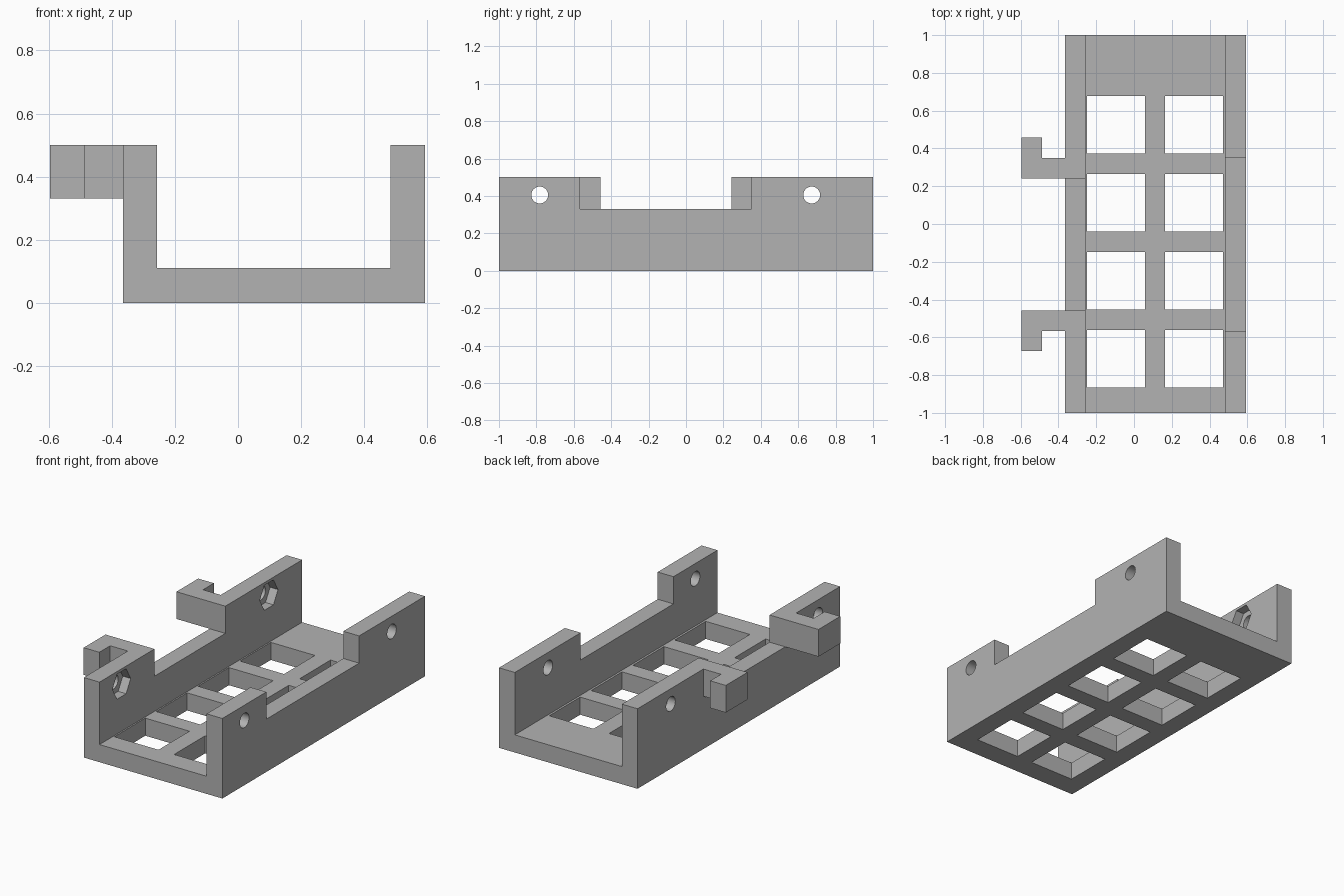
import bpy, bmesh, math
from mathutils import Matrix, Vector

if "Cube" in bpy.data.objects:
    bpy.data.objects.remove(bpy.data.objects["Cube"], do_unlink=True)

grey = bpy.data.materials.new("plain grey")
grey.use_nodes = True
grey.diffuse_color = (0.45, 0.45, 0.45, 1)
grey.node_tree.nodes["Principled BSDF"].inputs["Base Color"].default_value = (0.45, 0.45, 0.45, 1)

WALL_TOP, NOTCH_Z, FLOOR_Z = 0.5, 0.33, 0.11
OUT_R, IN_R, IN_L, OUT_L = -0.365, -0.257, 0.483, 0.592


def finish(bm, name):
    bmesh.ops.recalc_face_normals(bm, faces=bm.faces)
    mesh = bpy.data.meshes.new(name)
    bm.to_mesh(mesh)
    bm.free()
    mesh.materials.append(grey)
    obj = bpy.data.objects.new(name, mesh)
    bpy.context.collection.objects.link(obj)
    return obj


def add_prism(bm, points, offset):
    face = bm.faces.new([bm.verts.new(p) for p in points])
    ext = bmesh.ops.extrude_face_region(bm, geom=[face])["geom"]
    verts = [v for v in ext if isinstance(v, bmesh.types.BMVert)]
    bmesh.ops.translate(bm, vec=Vector(offset), verts=verts)


def add_box(bm, x0, x1, y0, y1, z0, z1):
    add_prism(bm, [(x0, y0, z0), (x1, y0, z0), (x1, y1, z0), (x0, y1, z0)], (0, 0, z1 - z0))


def add_rod(bm, x0, x1, y, z, radius, sides):
    # Rod along x, with a corner pointing along y
    ring = [(x0, y + radius * math.cos(2 * math.pi * i / sides),
             z + radius * math.sin(2 * math.pi * i / sides)) for i in range(sides)]
    add_prism(bm, ring, (x1 - x0, 0, 0))


def combine(obj, tool, operation):
    tool.hide_render = True
    mod = obj.modifiers.new(operation.lower(), "BOOLEAN")
    mod.object, mod.operation, mod.solver = tool, operation, "EXACT"
    bpy.context.view_layer.objects.active = obj
    bpy.ops.object.modifier_apply(modifier=mod.name)
    bpy.data.objects.remove(tool, do_unlink=True)


# U-shaped tray: floor and two side walls
bm = bmesh.new()
section = [(OUT_R, 0), (OUT_L, 0), (OUT_L, WALL_TOP), (IN_L, WALL_TOP),
           (IN_L, FLOOR_Z), (IN_R, FLOOR_Z), (IN_R, WALL_TOP), (OUT_R, WALL_TOP)]
add_prism(bm, [(x, -1, z) for x, z in section], (0, 2, 0))
tray = finish(bm, "mounting_tray")

# Two L-shaped hooks on the right wall, tips pointing apart
bm = bmesh.new()
for root, way in ((0.242, 1), (-0.458, -1)):
    outline = [(-0.31, 0), (-0.595, 0), (-0.595, 0.215), (-0.487, 0.215), (-0.487, 0.108), (-0.31, 0.108)]
    add_prism(bm, [(x, root + way * y, NOTCH_Z) for x, y in outline], (0, 0, WALL_TOP - NOTCH_Z))
combine(tray, finish(bm, "hooks"), "UNION")

# Notches in the wall tops
bm = bmesh.new()
add_box(bm, -0.45, -0.2, -0.458, 0.242, NOTCH_Z, 0.7)
add_box(bm, 0.4, 0.7, -0.566, 0.35, NOTCH_Z, 0.7)
combine(tray, finish(bm, "notch_cutter"), "DIFFERENCE")

# Grid of square floor windows
bm = bmesh.new()
for x in (-0.248, 0.165):
    for row in range(4):
        y = -0.866 + row * 0.413
        add_box(bm, x, x + 0.305, y, y + 0.305, -0.1, 0.2)
combine(tray, finish(bm, "window_cutter"), "DIFFERENCE")

# Bolt holes through both walls
bm = bmesh.new()
for y in (-0.782, 0.672):
    add_rod(bm, -0.5, 0.8, y, 0.405, 0.045, 32)
combine(tray, finish(bm, "bolt_cutter"), "DIFFERENCE")

# Hexagonal nut pockets on the inside of the right wall
bm = bmesh.new()
for y in (-0.782, 0.672):
    add_rod(bm, IN_R - 0.055, IN_R + 0.1, y, 0.405, 0.09, 6)
combine(tray, finish(bm, "nut_cutter"), "DIFFERENCE")

tray.select_set(True)
bpy.context.view_layer.objects.active = tray
bpy.ops.object.shade_smooth_by_angle(angle=math.radians(30))
